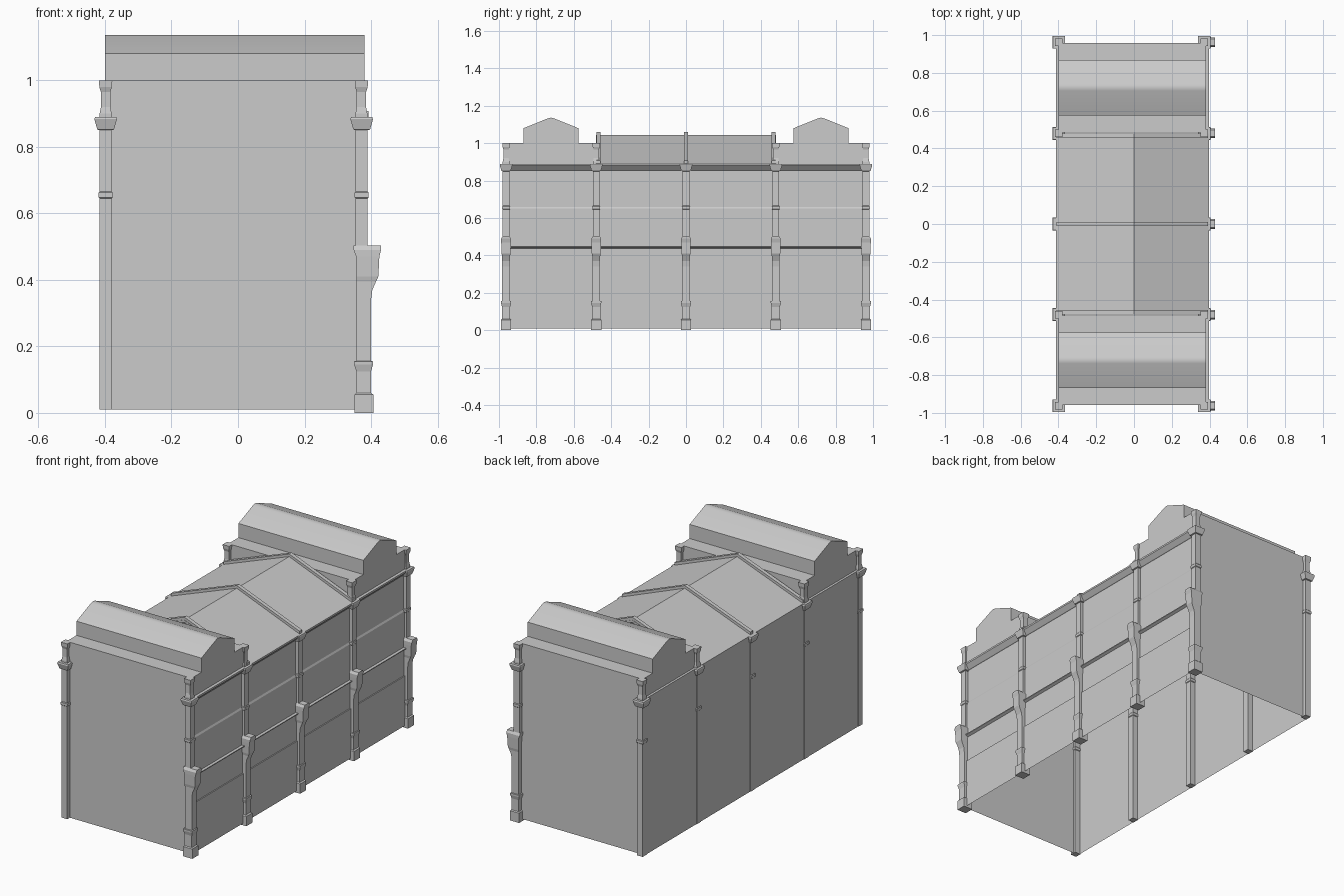
import bpy, bmesh

if "Cube" in bpy.data.objects:
    bpy.data.objects.remove(bpy.data.objects["Cube"])


def finish(name, bm):
    me = bpy.data.meshes.new(name)
    bm.to_mesh(me)
    bm.free()
    ob = bpy.data.objects.new(name, me)
    bpy.context.collection.objects.link(ob)
    return ob


def extrude_profile(name, pts, axis, a, b, caps=False, closed=False):
    """Sweep a profile (u, z) along x or y, from a to b; caps close the ends."""
    bm = bmesh.new()
    rows = []
    for t in (a, b):
        rows.append([bm.verts.new((u, t, z) if axis == 'y' else (t, u, z)) for u, z in pts])
    n = len(pts)
    for i in range(n if closed else n - 1):
        j = (i + 1) % n
        bm.faces.new((rows[0][i], rows[0][j], rows[1][j], rows[1][i]))
    if caps:
        bm.faces.new(rows[0][::-1])
        bm.faces.new(rows[1])
    return finish(name, bm)


def loft(name, sections, y):
    """Stack rectangular sections (z, xmin, xmax, half depth) into a column."""
    bm = bmesh.new()
    rings = [[bm.verts.new(p) for p in ((x0, y - h, z), (x1, y - h, z), (x1, y + h, z), (x0, y + h, z))]
             for z, x0, x1, h in sections]
    for r, s in zip(rings, rings[1:]):
        for i in range(4):
            j = (i + 1) % 4
            bm.faces.new((r[i], r[j], s[j], s[i]))
    bm.faces.new(rings[0][::-1])
    bm.faces.new(rings[-1])
    return finish(name, bm)


def square(cx, rows):
    return [(z, cx - h, cx + h, h) for z, h in rows]


END = 0.957

# Side walls: plain on the left, moulded courses and cornice on the right
extrude_profile("left_wall", [(-0.413, 0.01), (-0.413, 0.89), (-0.395, 0.89)], 'y', -END, END)
extrude_profile("right_wall", [
    (0.375, 0.89), (0.397, 0.89), (0.397, 0.88), (0.376, 0.857), (0.372, 0.855),
    (0.372, 0.66), (0.377, 0.65), (0.377, 0.45), (0.394, 0.45), (0.394, 0.445),
    (0.379, 0.438), (0.379, 0.29), (0.385, 0.29), (0.385, 0.01)], 'y', -END, END)

# End walls
extrude_profile("back_wall", [(END, 0.01), (END, 0.89)], 'x', -0.41, 0.385)
extrude_profile("front_wall", [(-END, 0.89), (-END, 0.01)], 'x', -0.41, 0.385)

# Middle gable roof with raised rafters
extrude_profile("middle_roof", [(-0.413, 0.89), (0, 1.045), (0.395, 0.89)], 'y', -0.48, 0.48)
for y in (-0.467, 0, 0.467):
    extrude_profile("roof_rafter", [(-0.41, 0.885), (-0.41, 0.907), (0, 1.06), (0.392, 0.907),
                                    (0.392, 0.885), (0, 1.03)], 'y', y - 0.011, y + 0.011, True, True)

# Raised end bays, each with a ridged roof lantern
for s in (-1, 1):
    a, b = sorted((s * 0.485, s * END))
    extrude_profile("end_parapet", [(-0.40, 0.89), (-0.40, 1.0), (0.38, 1.0), (0.38, 0.89)], 'y', a, b, True)
    c = s * 0.722
    roof = extrude_profile("end_roof", [
        (c + 0.147, 1.0), (c + 0.147, 1.08), (c + 0.016, 1.133), (c, 1.137), (c - 0.016, 1.133),
        (c - 0.147, 1.08), (c - 0.147, 1.0)], 'x', -0.40, 0.38, True)
    for p in roof.data.polygons:
        p.use_smooth = p.normal.z > 0.5
    bpy.context.view_layer.update()

# Columns: plain on the left, with plinth and bracket on the right
cap = [(0.85, 0.018), (0.852, 0.025), (0.883, 0.034), (0.89, 0.032)]
finial = [(0.885, 0.018), (0.90, 0.018), (0.92, 0.014), (0.965, 0.014), (0.98, 0.019), (1.0, 0.020)]
band = [(0.645, 0.018), (0.648, 0.021), (0.662, 0.021), (0.666, 0.018)]
plinth = [(0, 0.35, 0.407, 0.027), (0.055, 0.35, 0.407, 0.027), (0.06, 0.356, 0.40, 0.022),
          (0.125, 0.356, 0.40, 0.022), (0.145, 0.349, 0.406, 0.027), (0.155, 0.349, 0.406, 0.027),
          (0.156, 0.356, 0.40, 0.021)]
bracket = [(0.34, 0.356, 0.40, 0.021), (0.37, 0.356, 0.404, 0.021), (0.395, 0.356, 0.415, 0.021),
           (0.41, 0.356, 0.422, 0.024), (0.47, 0.355, 0.425, 0.026), (0.49, 0.348, 0.43, 0.026),
           (0.503, 0.348, 0.43, 0.018)]
for y in (-0.962, -0.48, 0, 0.48, 0.962):
    loft("left_column", square(-0.398, [(0.01, 0.018)] + band + cap), y)
    loft("right_column_base", plinth + bracket, y)
    loft("right_column_shaft", square(0.372, [(0.49, 0.018)] + band + cap), y)
    if y:
        for side, cx in (("left", -0.398), ("right", 0.371)):
            loft(side + "_column_finial", square(cx, finial), y)
